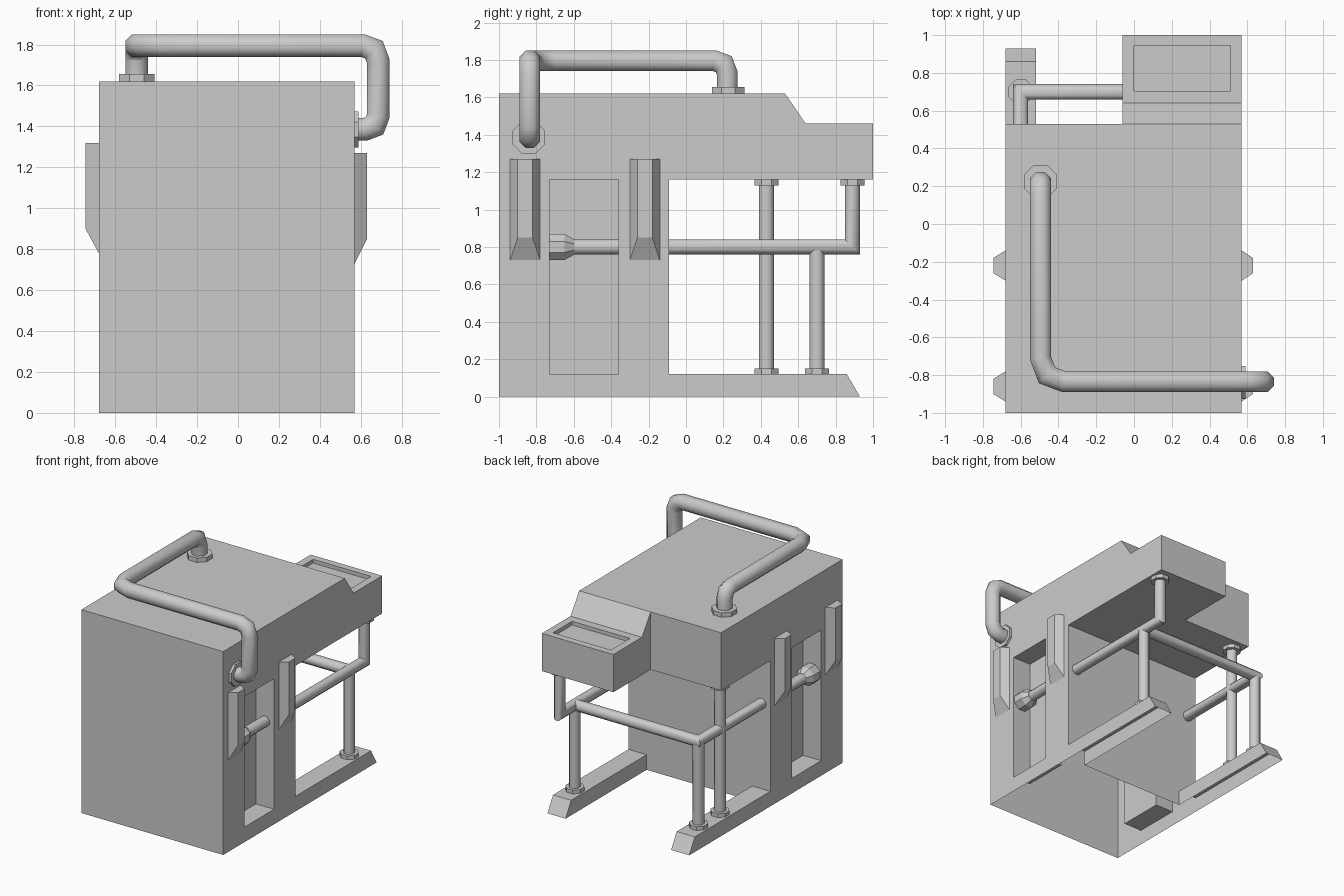
import bpy, bmesh, math
from mathutils import Vector

if "Cube" in bpy.data.objects:
    bpy.data.objects.remove(bpy.data.objects["Cube"])


def finish(name, bm, smooth=False):
    bmesh.ops.recalc_face_normals(bm, faces=bm.faces)
    me = bpy.data.meshes.new(name)
    bm.to_mesh(me)
    bm.free()
    ob = bpy.data.objects.new(name, me)
    bpy.context.collection.objects.link(ob)
    if smooth:
        bpy.ops.object.select_all(action='DESELECT')
        ob.select_set(True)
        bpy.context.view_layer.objects.active = ob
        bpy.ops.object.shade_smooth_by_angle(angle=math.radians(50))
    return ob


def prism(name, profile, x0, x1):
    """Extrude a (y, z) profile along x."""
    bm = bmesh.new()
    face = bm.faces.new([bm.verts.new((x0, y, z)) for y, z in profile])
    ext = bmesh.ops.extrude_face_region(bm, geom=[face])
    bmesh.ops.translate(bm, vec=(x1 - x0, 0, 0),
                        verts=[v for v in ext['geom'] if isinstance(v, bmesh.types.BMVert)])
    return finish(name, bm)


def cut(target, x0, x1, y0, y1, z0, z1):
    """Subtract a box from the target."""
    box = prism("cutter", [(y0, z0), (y1, z0), (y1, z1), (y0, z1)], x0, x1)
    box.hide_render = True
    mod = target.modifiers.new("cut", 'BOOLEAN')
    mod.operation, mod.solver, mod.object = 'DIFFERENCE', 'EXACT', box
    bpy.context.view_layer.objects.active = target
    bpy.ops.object.modifier_apply(modifier=mod.name)
    bpy.data.objects.remove(box)


def ring(bm, centre, axis, r, n=8):
    """Ring with flats facing the axes; r is the distance to a flat."""
    rot = Vector(axis).to_track_quat('Z', 'Y')
    big = r / math.cos(math.pi / n)
    return [bm.verts.new(Vector(centre) + rot @ Vector((big * math.cos(a), big * math.sin(a), 0)))
            for a in (2 * math.pi * (i + 0.5) / n for i in range(n))]


def bridge(bm, a, b):
    for i in range(len(a)):
        j = (i + 1) % len(a)
        bm.faces.new((a[i], a[j], b[j], b[i]))


def turned(name, start, axis, steps, smooth=False):
    """Stack of (distance along axis, radius) rings, capped at both ends."""
    bm = bmesh.new()
    rings = [ring(bm, Vector(start) + Vector(axis) * d, axis, r) for d, r in steps]
    for a, b in zip(rings, rings[1:]):
        bridge(bm, a, b)
    bm.faces.new(rings[0])
    bm.faces.new(rings[-1])
    return finish(name, bm, smooth)


def tube(name, path, r, bends=()):
    """Mitred tube along a path; bends gives a corner cut length per inner point."""
    pts = [Vector(p) for p in path]
    line = [pts[0]]
    for i in range(1, len(pts) - 1):
        p = pts[i]
        if bends:
            a = p + (pts[i - 1] - p).normalized() * bends[i - 1]
            b = p + (pts[i + 1] - p).normalized() * bends[i - 1]
            line += [a, p + ((a + b) / 2 - p) * 0.55, b]
        else:
            line.append(p)
    line.append(pts[-1])
    bm = bmesh.new()
    prev = ring(bm, line[0], line[1] - line[0], r)
    bm.faces.new(prev)
    for i in range(1, len(line)):
        d = (line[i] - line[i - 1]).normalized()
        n = d + (line[i + 1] - line[i]).normalized() if i < len(line) - 1 else d
        cur = [bm.verts.new(v.co + d * ((line[i] - v.co).dot(n) / d.dot(n))) for v in prev]
        bridge(bm, prev, cur)
        prev = cur
    bm.faces.new(prev)
    return finish(name, bm, True)


# Cabinet with overhang, console and floor legs, cut from one side profile
X0, X1 = -0.68, 0.57
body = prism("cabinet", [(-1, 0), (0.93, 0), (0.86, 0.12), (-0.09, 0.12), (-0.09, 1.16),
                         (1, 1.16), (1, 1.46), (0.64, 1.46), (0.53, 1.62), (-1, 1.62)], X0, X1)
cut(body, X0 + 0.16, X1 - 0.16, -0.09, 1.2, -0.1, 0.4)      # gap between legs
cut(body, X0 - 0.1, -0.06, 0.53, 1.2, 1.0, 1.8)             # notch beside console
cut(body, 0.0, 0.51, 0.705, 0.945, 1.43, 1.6)               # sunken screen
cut(body, X1 - 0.16, X1 + 0.1, -0.73, -0.36, 0.12, 1.16)    # side pockets
cut(body, X0 - 0.1, X0 + 0.16, -0.73, -0.36, 0.12, 1.16)

# Open underside
bm = bmesh.new()
bm.from_mesh(body.data)
bmesh.ops.delete(bm, geom=[f for f in bm.faces if all(v.co.z < 0.005 for v in f.verts)],
                 context='FACES')
bm.to_mesh(body.data)
bm.free()

# Tapered side fins
for side, wall, outer, z0 in (("right", X1, 0.63, 0.73), ("left", X0, -0.745, 0.78)):
    for place, y in (("front", -0.86), ("rear", -0.22)):
        bm = bmesh.new()
        for s in (-1, 1):
            for x, w, z in ((wall, 0.08, z0), (outer, 0.04, z0 + 0.12)):
                bm.verts.new((x, y + s * w, z))
                bm.verts.new((x, y + s * w, z0 + 0.54))
        bmesh.ops.convex_hull(bm, input=bm.verts)
        bmesh.ops.dissolve_limit(bm, angle_limit=0.02, verts=bm.verts, edges=bm.edges)
        finish(f"{side}_{place}_fin", bm)

# Large bent pipe over the top with its two flanges
tube("top_pipe", [(-0.495, 0.22, 1.62), (-0.495, 0.22, 1.795), (-0.495, -0.835, 1.795),
                  (0.685, -0.835, 1.795), (0.685, -0.835, 1.385), (0.56, -0.835, 1.385)],
     0.055, (0.065, 0.125, 0.075, 0.065))
turned("top_pipe_flange", (-0.495, 0.225, 1.62), (0, 0, 1), [(0, 0.087), (0.035, 0.087)])
turned("side_pipe_flange", (X1, -0.84, 1.385), (1, 0, 0), [(0, 0.087), (0.02, 0.087)])

# Lower pipework
R, LX, RX, PZ = 0.04, -0.60, 0.49, 0.80
tube("right_rail", [(RX, -0.7, PZ), (RX, 0.89, PZ), (RX, 0.89, 1.16)], R)
tube("left_rail", [(LX, -0.7, PZ), (LX, 0.70, PZ), (RX, 0.70, PZ)], R)
tube("right_short_post", [(RX, 0.70, 0.12), (RX, 0.70, PZ)], R)
tube("left_short_post", [(LX, 0.70, 0.12), (LX, 0.70, PZ)], R)
tube("left_tall_post", [(LX, 0.43, 0.12), (LX, 0.43, 1.16)], R)

# Post flanges and pocket couplings
for x, y, z in ((RX, 0.70, 0.12), (LX, 0.70, 0.12), (LX, 0.43, 0.12),
                (LX, 0.43, 1.13), (RX, 0.89, 1.13)):
    turned("post_flange", (x, y, z), (0, 0, 1), [(0, 0.065), (0.03, 0.065)])
for x in (LX, RX):
    turned("rail_coupling", (x, -0.73, PZ), (0, 1, 0),
           [(0, 0.07), (0.08, 0.07), (0.13, 0.042)])
